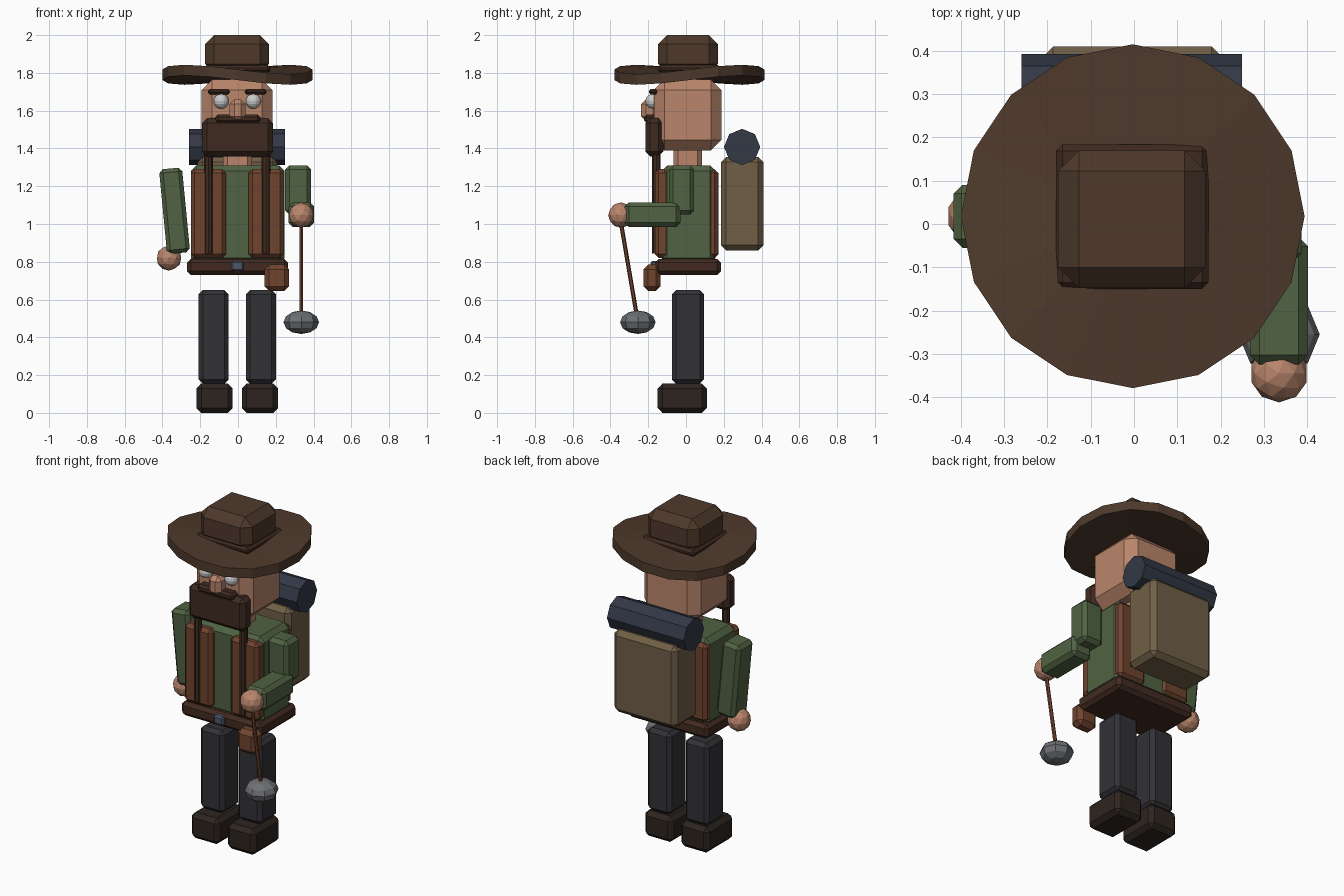
import bpy, bmesh, math
from mathutils import Vector, Matrix

if "Cube" in bpy.data.objects:
    bpy.data.objects.remove(bpy.data.objects["Cube"])


def material(name, rgb):
    m = bpy.data.materials.new(name)
    lin = [(c / 255 / 12.92) if c < 10 else ((c / 255 + 0.055) / 1.055) ** 2.4 for c in rgb]
    m.diffuse_color = (*lin, 1)
    m.use_nodes = True
    m.node_tree.nodes["Principled BSDF"].inputs["Base Color"].default_value = m.diffuse_color
    return m


HAT = material("hat_brown", (78, 57, 43))
HAIR = material("hair_brown", (62, 42, 32))
SKIN = material("skin", (186, 134, 108))
GREEN = material("green_cloth", (80, 98, 66))
LEATHER = material("leather", (112, 68, 46))
BELT = material("belt_brown", (66, 42, 32))
TROUSER = material("dark_cloth", (50, 50, 54))
BOOT = material("boot_leather", (44, 36, 30))
CANVAS = material("canvas", (112, 95, 70))
ROLL = material("blanket_blue", (50, 56, 70))
METAL = material("metal", (110, 112, 115))
BUCKLE = material("buckle_metal", (78, 88, 104))
WHITE = material("eye_white", (205, 205, 205))


def finish(name, bm, mat):
    bmesh.ops.recalc_face_normals(bm, faces=bm.faces)
    me = bpy.data.meshes.new(name)
    bm.to_mesh(me)
    bm.free()
    ob = bpy.data.objects.new(name, me)
    me.materials.append(mat)
    bpy.context.collection.objects.link(ob)
    return ob


def box(name, x, y, z, mat, bevel=0.02, tilt=0):
    """Chamfered box from (min, max) ranges, tilted about y."""
    bm = bmesh.new()
    bmesh.ops.create_cube(bm, size=1)
    bmesh.ops.scale(bm, vec=(x[1] - x[0], y[1] - y[0], z[1] - z[0]), verts=bm.verts)
    ob = finish(name, bm, mat)
    ob.location = [(r[0] + r[1]) / 2 for r in (x, y, z)]
    ob.rotation_euler.y = tilt
    mod = ob.modifiers.new("chamfer", 'BEVEL')
    mod.width, mod.segments = bevel, 1
    return ob


def rod(name, a, b, r, sides, mat):
    a, b = Vector(a), Vector(b)
    bm = bmesh.new()
    bmesh.ops.create_cone(bm, cap_ends=True, segments=sides, radius1=r, radius2=r, depth=(b - a).length)
    ob = finish(name, bm, mat)
    ob.location = (a + b) / 2
    ob.rotation_euler = (b - a).to_track_quat('Z', 'Y').to_euler()
    return ob


def ball(name, loc, r, mat, uv=None, squash=1):
    bm = bmesh.new()
    if uv:
        bmesh.ops.create_uvsphere(bm, u_segments=uv[0], v_segments=uv[1], radius=r)
    else:
        bmesh.ops.create_icosphere(bm, subdivisions=2, radius=r)
    bmesh.ops.scale(bm, vec=(1, 1, squash), verts=bm.verts)
    ob = finish(name, bm, mat)
    ob.location = loc
    return ob


# Hat: wavy 16-sided brim, band and crown
bm = bmesh.new()
bmesh.ops.create_cone(bm, cap_ends=True, cap_tris=True, segments=16, radius1=0.397, radius2=0.397, depth=0.056)
for v in bm.verts:
    if v.co.xy.length > 0.1:
        v.co.z += 0.025 * math.sin(2 * math.atan2(v.co.y, v.co.x))
finish("hat_brim", bm, HAT).location = (-0.003, 0.018, 1.79)
box("hat_band", (-0.18, 0.172), (-0.15, 0.184), (1.80, 1.842), HAIR, 0.015)
box("hat_crown", (-0.175, 0.165), (-0.148, 0.17), (1.80, 2.0), HAT, 0.048)

# Head and face
box("head", (-0.192, 0.182), (-0.17, 0.187), (1.39, 1.765), SKIN, 0.055)
box("neck", (-0.08, 0.075), (-0.067, 0.085), (1.28, 1.42), SKIN, 0.025)
nose = box("nose", (-0.044, 0.04), (-0.238, -0.15), (1.545, 1.66), SKIN, 0.025)
box("moustache", (-0.12, 0.118), (-0.222, -0.14), (1.535, 1.58), HAIR, 0.014)
box("beard", (-0.19, 0.185), (-0.215, -0.12), (1.358, 1.56), HAIR, 0.025)

# Torso, belt
box("torso", (-0.25, 0.247), (-0.13, 0.157), (0.79, 1.31), GREEN, 0.03)
box("belt", (-0.27, 0.265), (-0.165, 0.185), (0.73, 0.815), BELT, 0.02)
box("belt_buckle", (-0.036, 0.03), (-0.187, -0.14), (0.75, 0.805), BUCKLE, 0.01)
box("belt_pouch", (0.14, 0.27), (-0.225, -0.135), (0.645, 0.785), LEATHER, 0.025)

# Paired parts
for side, s in (("left", 1), ("right", -1)):
    def span(c, h):
        return (s * c - 0.004 - h, s * c - 0.004 + h)
    ball(side + "_eye", (s * 0.085 - 0.004, -0.175, 1.65), 0.04, WHITE, (16, 8))
    box(side + "_eyebrow", span(0.097, 0.057), (-0.197, -0.15), (1.685, 1.715), HAIR, 0.01)
    box(side + "_vest_panel", span(0.153, 0.093), (-0.165, 0.172), (0.82, 1.29), LEATHER, 0.02)
    rod(side + "_beard_braid", (s * 0.152 - 0.004, -0.157, 0.845), (s * 0.152 - 0.004, -0.157, 1.4), 0.023, 8, HAIR)
    box(side + "_leg", span(0.125, 0.079), (-0.075, 0.095), (0.155, 0.65), TROUSER, 0.022)
    box(side + "_boot", span(0.12, 0.095), (-0.15, 0.11), (0.0, 0.155), BOOT, 0.025)

# Hanging arm
box("hanging_arm", (-0.397, -0.275), (-0.055, 0.09), (0.845, 1.295), GREEN, 0.02, math.radians(-5.5))
ball("hanging_hand", (-0.365, 0.018, 0.82), 0.067, SKIN)

# Raised arm holding a stick with a weight
box("raised_upper_arm", (0.25, 0.387), (-0.09, 0.043), (1.05, 1.31), GREEN, 0.022)
box("raised_forearm", (0.268, 0.402), (-0.325, -0.03), (0.985, 1.115), GREEN, 0.022)
ball("raised_hand", (0.335, -0.345, 1.047), 0.067, SKIN)
rod("stick", (0.335, -0.35, 1.04), (0.335, -0.258, 0.50), 0.011, 6, LEATHER)
ball("stick_weight", (0.335, -0.255, 0.48), 0.094, METAL, (8, 6), 0.66)

# Backpack and bedroll
box("backpack", (-0.215, 0.207), (0.185, 0.41), (0.86, 1.355), CANVAS, 0.028)
rod("bedroll", (-0.26, 0.297, 1.408), (0.25, 0.297, 1.408), 0.096, 8, ROLL)
